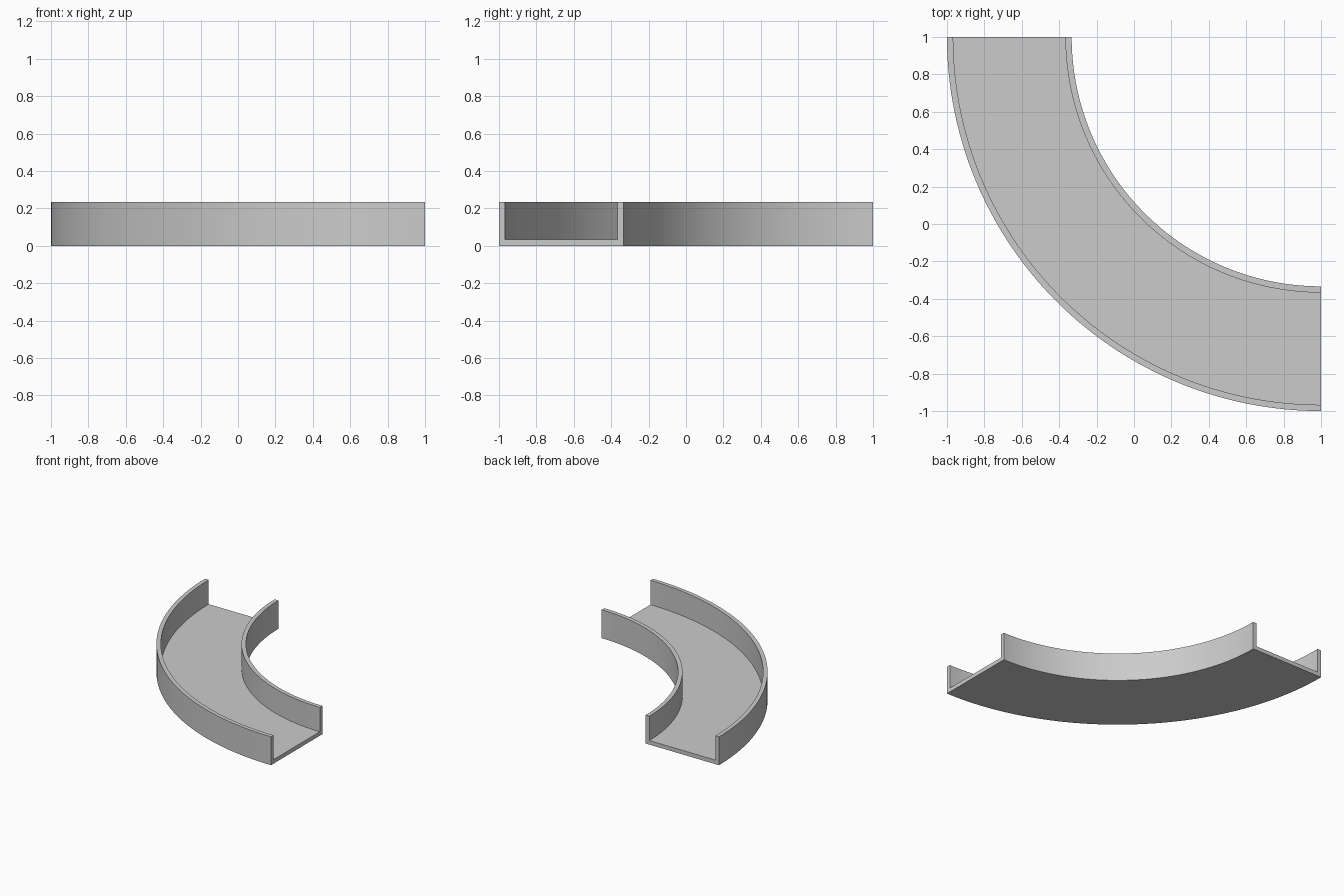
import bpy, bmesh
from math import pi, cos, sin, radians

if "Cube" in bpy.data.objects:
    bpy.data.objects.remove(bpy.data.objects["Cube"])

R_OUT, R_IN = 2.0, 4 / 3      # outer and inner radii about the corner (1, 1)
WALL, HEIGHT = 0.0333, 0.2333
STEPS = 64

# U-shaped channel section as (radius, z)
profile = [(R_IN, 0), (R_OUT, 0), (R_OUT, HEIGHT), (R_OUT - WALL, HEIGHT),
           (R_OUT - WALL, WALL), (R_IN + WALL, WALL),
           (R_IN + WALL, HEIGHT), (R_IN, HEIGHT)]

# Sweep the section through a quarter turn
bm = bmesh.new()
rings = []
for i in range(STEPS + 1):
    a = pi + (pi / 2) * i / STEPS
    rings.append([bm.verts.new((1 + r * cos(a), 1 + r * sin(a), z)) for r, z in profile])
n = len(profile)
for a, b in zip(rings, rings[1:]):
    for j in range(n):
        k = (j + 1) % n
        bm.faces.new((a[j], a[k], b[k], b[j]))

# End faces: left wall, floor and right wall of the section
for ring in (rings[0], rings[-1]):
    for idx in ((0, 5, 6, 7), (0, 1, 4, 5), (1, 2, 3, 4)):
        bm.faces.new([ring[i] for i in idx])
bmesh.ops.recalc_face_normals(bm, faces=bm.faces)

mesh = bpy.data.meshes.new("curved_channel")
bm.to_mesh(mesh)
bm.free()
obj = bpy.data.objects.new("curved_channel", mesh)
bpy.context.collection.objects.link(obj)

# Smooth curved walls, sharp corners
bpy.context.view_layer.objects.active = obj
obj.select_set(True)
bpy.ops.object.shade_smooth_by_angle(angle=radians(30))
